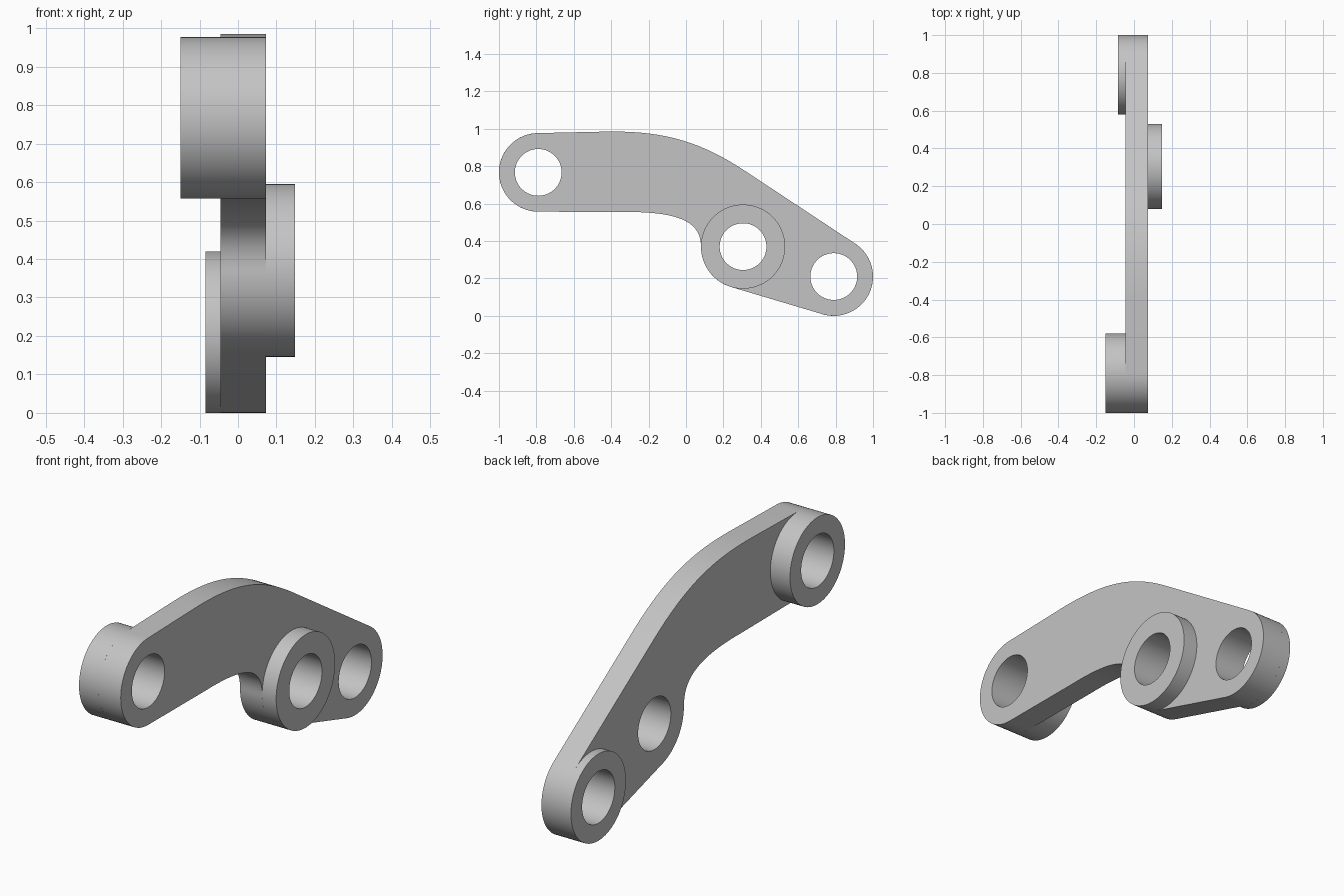
import bpy
from math import radians, cos, sin
from mathutils import Matrix, Vector
from mathutils.geometry import interpolate_bezier

if "Cube" in bpy.data.objects:
    bpy.data.objects.remove(bpy.data.objects["Cube"])

grey = bpy.data.materials.new("plain_grey")
grey.use_nodes = True
colour = (0.55, 0.55, 0.55, 1)
grey.diffuse_color = colour
grey.node_tree.nodes["Principled BSDF"].inputs["Base Color"].default_value = colour

# Side profile (y, z) is drawn in the curve's own plane, thickness runs along x
SIDE = Matrix(((0, 0, 1, 0), (1, 0, 0, 0), (0, 1, 0, 0), (0, 0, 0, 1)))
FRONT, PIVOT, REAR = (-0.79, 0.767), (0.305, 0.37), (0.79, 0.21)
END_R, PIVOT_R, HOLE_R = 0.21, 0.225, 0.125
PLATE_MIN, PLATE_MAX = -0.045, 0.073


def arc(centre, r, start, end, steps=32):
    angles = [radians(start + (end - start) * i / steps) for i in range(steps + 1)]
    return [(centre[0] + r * cos(a), centre[1] + r * sin(a)) for a in angles]


def circle(centre, r):
    return arc(centre, r, 0, 360, 96)[:-1]


def bend(*points):
    a, b, c, d = [Vector(p) for p in points]
    return [tuple(p)[:2] for p in interpolate_bezier(a, b, c, d, 32)]


def slab(name, loops, x0, x1):
    """Extrude closed loops between two x positions; inner loops become holes."""
    curve = bpy.data.curves.new(name, "CURVE")
    curve.dimensions = "2D"
    curve.fill_mode = "BOTH"
    curve.extrude = (x1 - x0) / 2
    for loop in loops:
        spline = curve.splines.new("POLY")
        spline.points.add(len(loop) - 1)
        for point, (y, z) in zip(spline.points, loop):
            point.co = (y, z, 0, 1)
        spline.use_cyclic_u = True
    obj = bpy.data.objects.new(name, curve)
    bpy.context.collection.objects.link(obj)
    obj.matrix_world = Matrix.Translation(((x0 + x1) / 2, 0, 0)) @ SIDE
    bpy.ops.object.select_all(action="DESELECT")
    obj.select_set(True)
    bpy.context.view_layer.objects.active = obj
    bpy.ops.object.convert(target="MESH")
    obj = bpy.context.object
    obj.data.materials.clear()
    obj.data.materials.append(grey)
    bpy.ops.object.mode_set(mode="EDIT")
    bpy.ops.mesh.select_all(action="SELECT")
    bpy.ops.mesh.remove_doubles(threshold=0.0001)
    bpy.ops.mesh.normals_make_consistent(inside=False)
    bpy.ops.object.mode_set(mode="OBJECT")
    bpy.ops.object.shade_smooth_by_angle(angle=radians(30))
    return obj


# Bent arm plate with three through holes
outline = (
    arc(FRONT, END_R, 90, 270)
    + bend((-0.35, 0.555), (-0.03, 0.56), (0.08, 0.5), (0.08, 0.37))
    + arc(PIVOT, PIVOT_R, 182, 253.7)
    + arc(REAR, END_R, 253.7, 417)
    + bend((0.3, 0.785), (0.06, 0.941), (-0.14, 0.99), (-0.43, 0.985))
)
slab("arm_plate", [outline] + [circle(c, HOLE_R) for c in (FRONT, PIVOT, REAR)],
     PLATE_MIN, PLATE_MAX)

# Raised bosses around the holes
for name, centre, r, x0, x1 in (
    ("front_boss", FRONT, END_R, -0.15, PLATE_MIN),
    ("pivot_boss", PIVOT, PIVOT_R, PLATE_MAX, 0.148),
    ("rear_boss", REAR, END_R, -0.085, PLATE_MIN),
):
    slab(name, [circle(centre, r), circle(centre, HOLE_R)], x0, x1)
